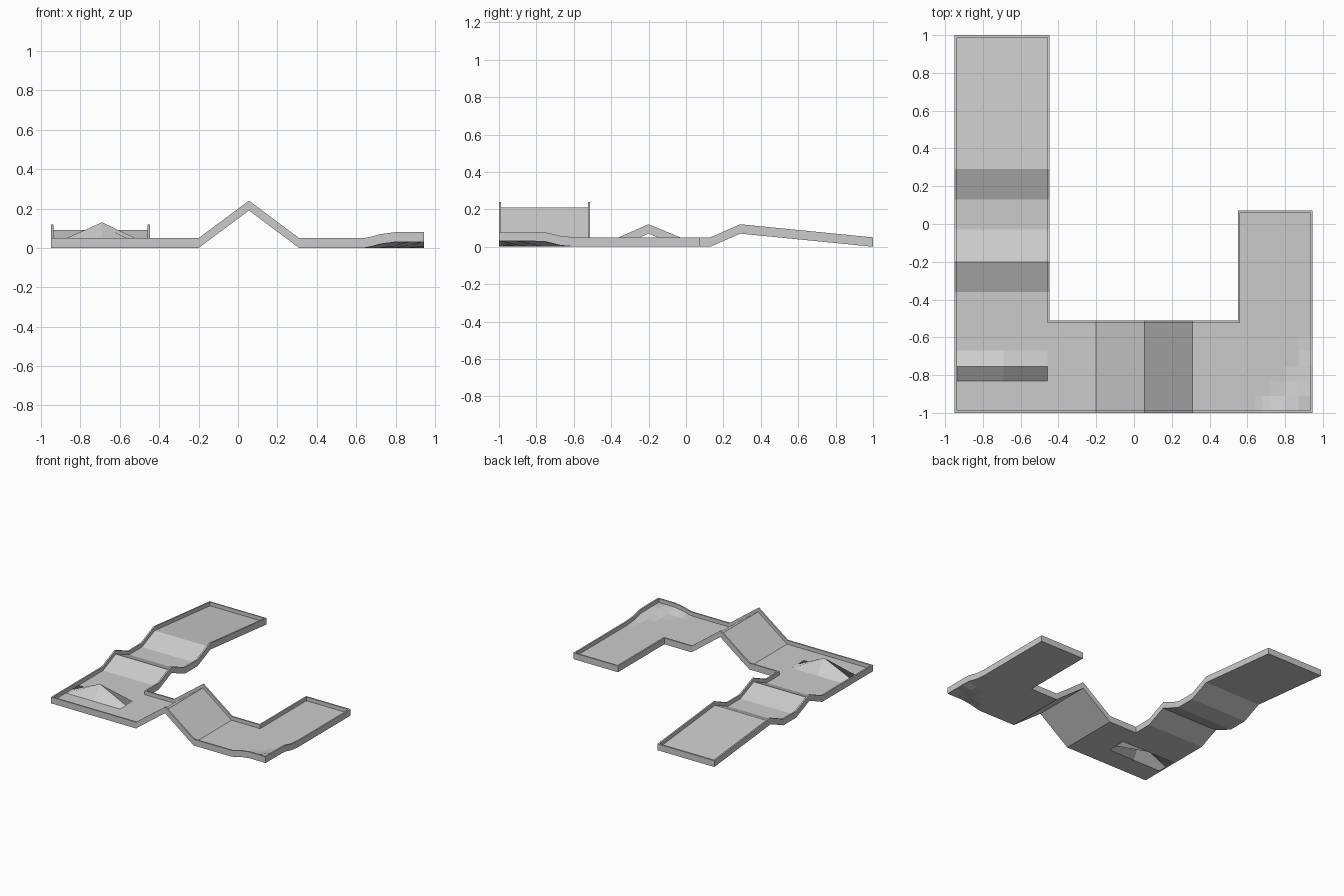
import bpy, bmesh, math

if "Cube" in bpy.data.objects:
    bpy.data.objects.remove(bpy.data.objects["Cube"])

T = 0.012                                   # rim thickness
L, LI, RI, R = -0.95, -0.447, 0.55, 0.944   # x limits of the two legs
F, FI, RB, B = -1.0, -0.512, 0.072, 1.0     # y limits: front lane, right end, left end
RECTS = [(L, LI, F, B), (L, R, F, FI), (RI, R, F, RB)]
PX, PY = -0.69, -0.755                      # pyramid peak

XS = sorted([L, L + T, PX, LI - T, LI, -0.2, 0.056, 0.31, RI, RI + T,
             0.64, 0.68, 0.72, 0.80, 0.87, R - T, R])
YS = sorted([F, F + T, -0.91, -0.83, PY, -0.67, -0.59, FI - T, FI, -0.36, -0.2, -0.03,
             RB - T, RB, 0.13, 0.29, B - T, B])


def lerp_profile(v, pts):
    for (a, za), (b, zb) in zip(pts, pts[1:]):
        if a <= v <= b:
            return za + (zb - za) * (v - a) / (b - a)
    return 0.0


def height(x, y):
    """Raise of the lane above its flat level."""
    if x <= LI and y > FI:      # small hump and long ramp on the left leg
        return lerp_profile(y, [(-0.36, 0), (-0.2, 0.07), (-0.03, 0),
                                (0.13, 0), (0.29, 0.07), (B, 0)])
    if y <= FI and x < RI:      # tall hump on the front lane, pyramid in the corner
        if abs(x - PX) < 1e-4 and abs(y - PY) < 1e-4:
            return 0.11
        return lerp_profile(x, [(-0.2, 0), (0.056, 0.19), (0.31, 0)])
    if y <= FI:                 # banked outer corner
        x, y = min(x, R - T), max(y, F + T)
        r = math.hypot((x - RI) / (R - T - RI), (y - FI) / (FI - F - T))
        return 0.03 * min(max((r - 1.03) / 0.1, 0), 1)
    return 0.0


def inside(x, y):
    return any(a < x < b and c < y < d for a, b, c, d in RECTS)


def is_rim(x, y):
    return not all(inside(x + i * T, y + j * T) for i in (-1, 0, 1) for j in (-1, 0, 1))


def lane_part(name, rim, top):
    """Closed slab over all grid cells of one kind, following the height."""
    bm = bmesh.new()
    verts = {}

    def vert(i, j, z):
        if (i, j, z) not in verts:
            x, y = XS[i], YS[j]
            verts[i, j, z] = bm.verts.new((x, y, z + height(x, y)))
        return verts[i, j, z]

    cells = set()
    for i in range(len(XS) - 1):
        for j in range(len(YS) - 1):
            x, y = (XS[i] + XS[i + 1]) / 2, (YS[j] + YS[j + 1]) / 2
            if inside(x, y) and is_rim(x, y) == rim:
                cells.add((i, j))
    for i, j in cells:
        ring = [(i, j), (i + 1, j), (i + 1, j + 1), (i, j + 1)]
        bm.faces.new([vert(*c, top) for c in ring])
        bm.faces.new([vert(*c, 0) for c in reversed(ring)])
        for k, (di, dj) in enumerate([(0, -1), (1, 0), (0, 1), (-1, 0)]):
            if (i + di, j + dj) not in cells:
                p, q = ring[k], ring[(k + 1) % 4]
                bm.faces.new([vert(*p, 0), vert(*q, 0), vert(*q, top), vert(*p, top)])
    mesh = bpy.data.meshes.new(name)
    bm.to_mesh(mesh)
    bm.free()
    bpy.context.collection.objects.link(bpy.data.objects.new(name, mesh))


# Playing surface and the low rim around it
lane_part("lane_floor", False, 0.02)
lane_part("lane_rim", True, 0.05)
